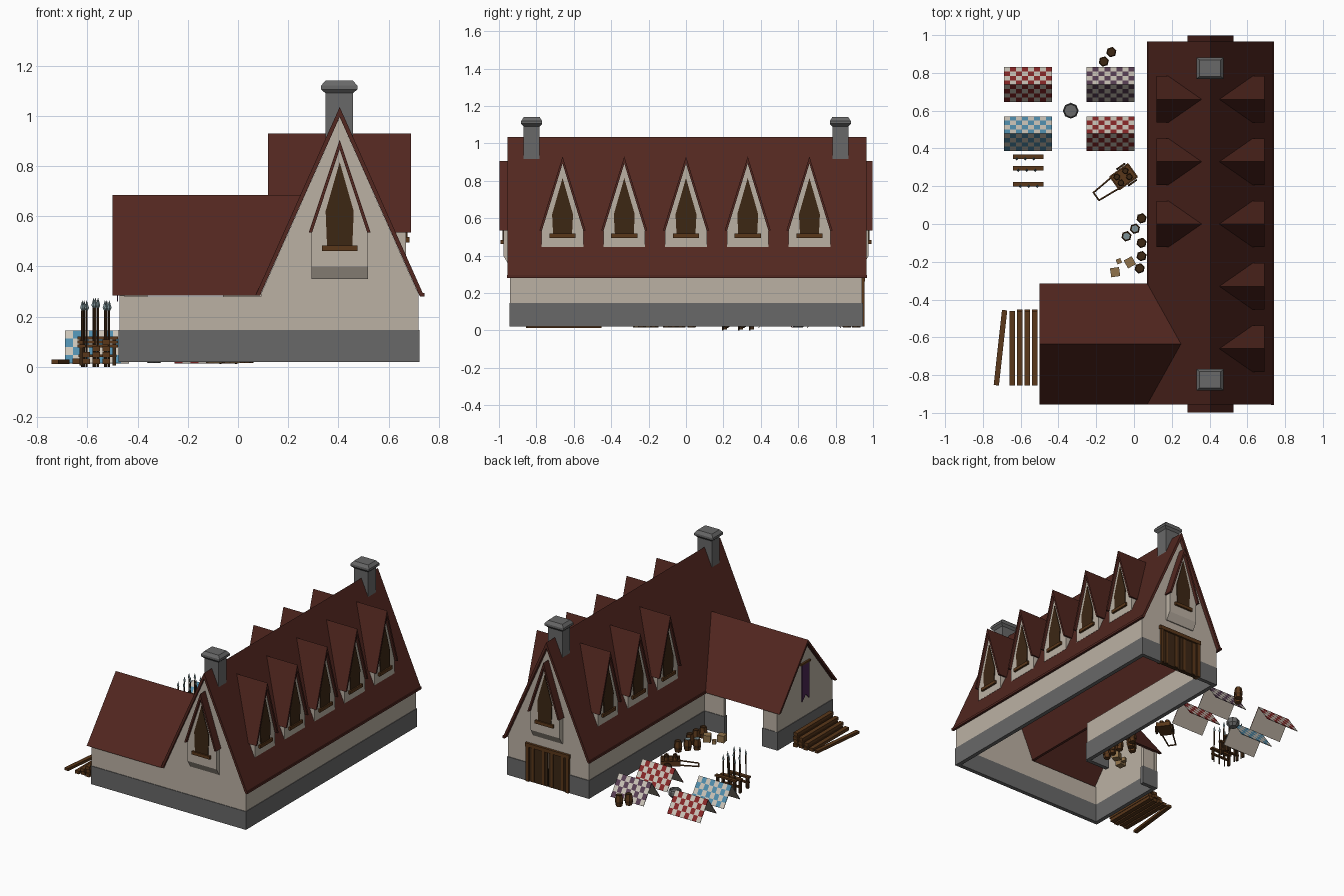
import bpy
from math import pi, cos, sin
from mathutils import Matrix, Vector

if "Cube" in bpy.data.objects:
    bpy.data.objects.remove(bpy.data.objects["Cube"])


def mat(name, r, g, b):
    m = bpy.data.materials.new(name)
    m.diffuse_color = (r, g, b, 1)
    m.use_nodes = True
    m.node_tree.nodes["Principled BSDF"].inputs["Base Color"].default_value = m.diffuse_color
    return m


ROOF = mat("roof_red", .085, .02, .014)
WALL = mat("plaster", .5, .44, .37)
STONE = mat("stone", .14, .14, .14)
DARK = mat("dark_wood", .045, .02, .007)
WOOD = mat("wood", .1, .038, .01)
CRATE = mat("pale_wood", .28, .17, .07)
PURPLE = mat("purple_cloth", .07, .02, .09)
CREAM = mat("cream_cloth", .6, .55, .48)
RED = mat("red_cloth", .25, .02, .02)
PLUM = mat("plum_cloth", .1, .05, .09)
BLUE = mat("blue_cloth", .08, .27, .42)
STEEL = mat("steel", .2, .28, .3)
I = Matrix.Identity(4)


def mesh(name, verts, faces, *mats):
    me = bpy.data.meshes.new(name)
    me.from_pydata([tuple(v) for v in verts], [], faces)
    for m in mats:
        me.materials.append(m)
    ob = bpy.data.objects.new(name, me)
    bpy.context.collection.objects.link(ob)
    return ob


def frame(x, y, z, turn):
    return Matrix.Translation((x, y, z)) @ Matrix.Rotation(turn, 4, 'Z')


def prism(name, pts, front, back, m, M=I):
    """Profile of (u, z) points extruded along local y; back may depend on z."""
    bk = back if callable(back) else (lambda z: back)
    n = len(pts)
    v = [M @ Vector((u, front, z)) for u, z in pts] + [M @ Vector((u, bk(z), z)) for u, z in pts]
    f = [tuple(range(n)), tuple(range(2 * n - 1, n - 1, -1))]
    f += [(i, i + n, (i + 1) % n + n, (i + 1) % n) for i in range(n)]
    return mesh(name, v, f, m)


def box(name, x0, x1, y0, y1, z0, z1, m, M=I):
    return prism(name, [(x0, z0), (x1, z0), (x1, z1), (x0, z1)], y0, y1, m, M)


def lathe(name, prof, sides, m, M=I, phase=0, sx=1, sy=1):
    """Rings of (radius, z) stacked up local z, capped at both ends."""
    v = [M @ Vector((r * sx * cos(phase + 2 * pi * k / sides), r * sy * sin(phase + 2 * pi * k / sides), z))
         for r, z in prof for k in range(sides)]
    f = [tuple(range(sides - 1, -1, -1)), tuple(range(len(v) - sides, len(v)))]
    for j in range(len(prof) - 1):
        for k in range(sides):
            a, b = j * sides + k, j * sides + (k + 1) % sides
            f.append((a, b, b + sides, a + sides))
    return mesh(name, v, f, m)


def pole(name, a, b, r, m, sides=5, tip=None):
    a, b = Vector(a), Vector(b)
    M = Matrix.Translation(a) @ (b - a).to_track_quat('Z', 'Y').to_matrix().to_4x4()
    L = (b - a).length
    lathe(name, [(r, 0), (r, L)], sides, m, M)
    if tip:
        lathe(name + "_tip", [(.004, L), (.009, L + .01), (.0005, L + .04)], 4, tip, M)


def chevron(w, z, apex, tw, th):
    return [(-w, z), (0, apex), (w, z), (w - tw, z), (0, apex - th), (tw - w, z)]


# Roofs: long hall and the lower side wing running into it
HALL, WING = frame(.405, 0, 0, 0), frame(0, -.635, 0, -pi / 2)
prism("hall_roof", chevron(.335, .285, 1.035, .018, .04), -.955, .965, ROOF, HALL)
prism("wing_roof", chevron(.32, .285, .685, .02, .025), -.5, lambda z: .072 + (z - .285) / 2.24, ROOF, WING)
box("hall_eave_right", .725, .742, -.957, .967, .28, .295, ROOF)
box("hall_eave_left", .068, .085, -.32, .967, .28, .295, ROOF)

# Gable walls
for y0, y1 in ((-.94, -.92), (.92, .94)):
    prism("hall_gable", [(-.314, .145), (.314, .145), (.314, .29), (0, .995), (-.314, .29)], y0, y1, WALL, HALL)
prism("wing_gable", [(-.303, .145), (.303, .145), (.303, .285), (0, .66), (-.303, .285)], -.472, -.452, WALL, WING)


# Low walls with a stone plinth; the wing's yard side keeps an opening
def wall(name, x0, x1, y0, y1, z=.295):
    box(name, x0, x1, y0, y1, .145, z, WALL)
    box(name + "_plinth", x0 - .004, x1 + .004, y0 - .004, y1 + .004, .02, .147, STONE)


wall("right_wall", .698, .718, -.94, .94)
wall("left_wall", .092, .112, -.34, .94)
wall("front_wall", -.472, .718, -.94, -.92, .28)
wall("wing_end_wall", -.472, -.452, -.938, -.335, .28)
wall("wing_yard_wall_outer", -.472, -.36, -.355, -.335)
wall("wing_yard_wall_inner", -.06, .1, -.355, -.335)
for x0, x1 in ((.092, .245), (.565, .718)):
    box("back_plinth", x0 - .004, x1 + .004, .918, .945, .02, .147, STONE)

# Double door in the back gable
for x0, x1 in ((.24, .262), (.548, .57)):
    box("door_post", x0, x1, .91, .955, .02, .285, WOOD)
box("door_lintel", .235, .575, .91, .957, .262, .288, WOOD)
for x0, x1 in ((.262, .402), (.408, .548)):
    box("door_leaf", x0, x1, .918, .945, .02, .262, DARK)
    for i in (.02, .1):
        box("door_batten", x0 + i, x0 + i + .02, .94, .95, .025, .258, WOOD)


# Pointed window bays: dormers in the roof slopes and one on each hall gable
def window_bay(name, M, back, low, win):
    prism(name + "_wall", [(-.112, low), (.112, low), (.112, .55), (0, .895), (-.112, .55)], 0, back, WALL, M)
    prism(name + "_roof", chevron(.123, .535, .93 if win > .49 else .905, .013, .038), -.02, back, ROOF, M)
    prism(name + "_window", [(-.05, win), (.05, win), (.056, .62), (0, .815), (-.056, .62)], -.005, .01, DARK, M)
    box(name + "_sill", -.07, .07, -.014, .01, win - .01, win + .012, WOOD, M)


def slope(z):
    return (z - .285) / 2.24 - .065


for y in (-.66, -.33, 0, .33, .66):
    window_bay("right_dormer", frame(.67, y, 0, pi / 2), slope, .445, .505)
for y in (0, .33, .66):
    window_bay("left_dormer", frame(.14, y, 0, -pi / 2), slope, .445, .505)
for M in (frame(.405, -.977, 0, 0), frame(.405, .977, 0, pi)):
    window_bay("gable_bay", M, .045, .4, .472)
    S = M @ Matrix.Rotation(pi / 2, 4, 'Z')
    prism("gable_bay_foot", [(0, .4), (.04, .4), (.04, .35), (.03, .35)], -.112, .112, WALL, S)

# Chimneys with flared caps
for y in (-.825, .825):
    lathe("chimney", [(.055, .9), (.055, 1.09), (.072, 1.105), (.072, 1.12), (.055, 1.14)], 4, STONE,
          frame(.403, y, 0, 0), pi / 4, 2 ** .5, 2 ** .5 * .78)

# Banner on the wing gable
prism("banner", [(-.04, .52), (.04, .52), (.04, .26), (0, .3), (-.04, .26)], -.482, -.477, PURPLE, WING)
box("banner_rod", -.05, .05, -.486, -.472, .515, .527, WOOD, WING)

# Timber pile stepping up to the wing wall, plus one fallen beam
for i, x in enumerate((-.645, -.605, -.565, -.525)):
    for k in range(i + 1):
        s = .008 * ((i + k) % 2)
        box("timber", x - .015, x + .015, -.855 + s, -.46 + s, .012 + .025 * k, .034 + .025 * k, WOOD)
box("fallen_timber", -.014, .014, -.2, .2, .012, .03, WOOD, frame(-.707, -.655, 0, -.11))


# Checkered ridge tents, open at both ends
def tent(name, x, y, cloth):
    nx, rows = 8, 4
    v = [(x - .127 + .254 * i / nx, y + .092 * j / rows, .145 - .13 * abs(j) / rows)
         for j in range(-rows, rows + 1) for i in range(nx + 1)]
    f = [(j * 9 + i, j * 9 + i + 1, j * 9 + i + 10, j * 9 + i + 9) for j in range(2 * rows) for i in range(nx)]
    ob = mesh(name, v, f, cloth, CREAM, WALL)
    for k, p in enumerate(ob.data.polygons):
        p.material_index = (k // nx + k % nx) % 2
    mod = ob.modifiers.new("cloth", 'SOLIDIFY')
    mod.thickness, mod.offset, mod.material_offset = .004, -1, 2


tent("red_tent", -.562, .738, RED)
tent("plum_tent", -.125, .738, PLUM)
tent("blue_tent", -.562, .478, BLUE)
tent("second_red_tent", -.125, .478, RED)

# Cooking pot between the tents
lathe("pot", [(.025, .015), (.042, .035), (.042, .06), (.036, .07), (.034, .055)], 8, STONE, frame(-.335, .6, 0, 0))

# Spear racks
for y, h in ((.355, .12), (.295, .105), (.21, .09)):
    box("rack_bar", -.64, -.478, y - .012, y + .012, h - .012, h, WOOD)
    box("rack_shelf", -.635, -.483, y - .008, y + .008, .04, .05, WOOD)
    for x in (-.625, -.493):
        box("rack_leg", x - .007, x + .007, y - .009, y + .009, .005, h, DARK)
    for i in range(3):
        x = -.62 + .045 * i + (.355 - y) * .12
        pole("spear", (x, y - .014, 0), (x, y - .01, .225 + .01 * (i % 2)), .0045, DARK, 5, STEEL)


# Barrels and crates
def barrel(x, y, lid=None, z=.015, s=1):
    M = frame(x, y, z, .3)
    lathe("barrel", [(.022 * s, 0), (.028 * s, .037 * s), (.022 * s, .075 * s)], 6, WOOD, M)
    lathe("barrel_lid", [(.019 * s, .07 * s), (.019 * s, .078 * s)], 6, lid or DARK, M)
    lathe("barrel_hoop", [(.0275 * s, .022 * s), (.0275 * s, .028 * s)], 6, DARK, M)


for x, y in ((-.12, .91), (-.16, .86), (.04, .03), (.04, -.1), (.04, -.17), (.03, -.235)):
    barrel(x, y)
for x, y in ((.005, -.025), (-.04, -.065)):
    barrel(x, y, STEEL)
for x, y, r, t in ((-.022, -.203, .024, .5), (-.08, -.197, .013, .4), (-.1, -.255, .024, .15)):
    box("crate", -r, r, -r, r, .015, .015 + 2 * r, CRATE, frame(x, y, 0, t))

# Handcart loaded with small kegs
C = frame(-.055, .25, 0, .62)
box("cart_bed", -.06, .06, -.042, .042, .04, .048, WOOD, C)
for s in (-1, 1):
    box("cart_side", -.06, .06, s * .042 - .004, s * .042 + .004, .04, .075, WOOD, C)
    box("cart_end", s * .058 - .004, s * .058 + .004, -.042, .042, .04, .07, WOOD, C)
    pole("cart_handle", C @ Vector((-.05, s * .036, .045)), C @ Vector((-.18, s * .025, .03)), .005, WOOD)
    W = C @ Matrix.Translation((.02, s * .053, .04)) @ Matrix.Rotation(pi / 2, 4, 'X')
    lathe("cart_wheel", [(.028, -.005), (.028, .005)], 8, DARK, W)
pole("cart_crossbar", C @ Vector((-.178, -.028, .03)), C @ Vector((-.178, .028, .03)), .005, WOOD)
for x, y in ((-.03, -.018), (-.03, .02), (.025, -.018), (.025, .02)):
    p = C @ Vector((x, y, 0))
    barrel(p.x, p.y, None, .048, .65)
